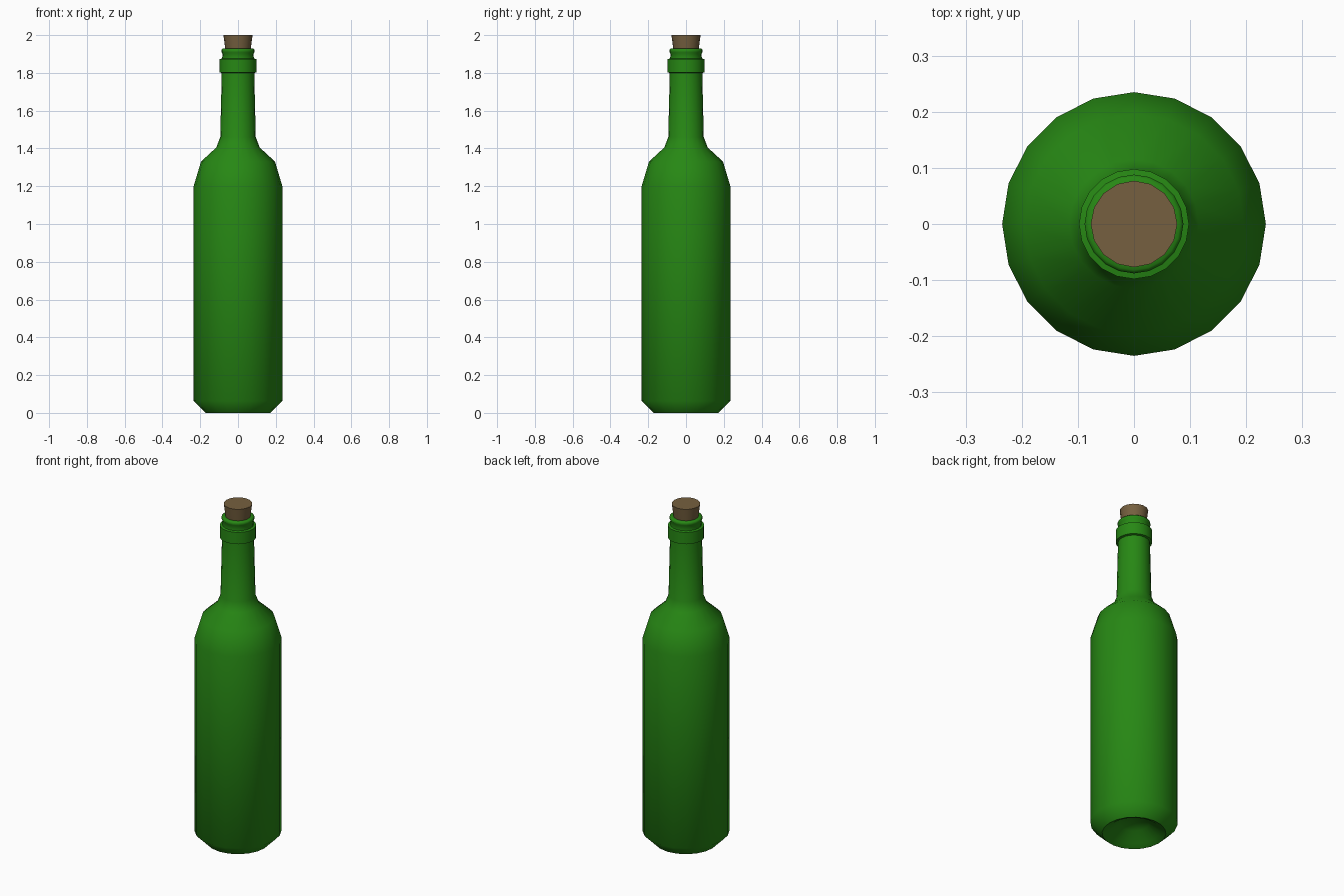
import bpy, bmesh, math

if "Cube" in bpy.data.objects:
    bpy.data.objects.remove(bpy.data.objects["Cube"])


def material(name, rgb):
    m = bpy.data.materials.new(name)
    m.diffuse_color = (*rgb, 1)
    m.use_nodes = True
    m.node_tree.nodes["Principled BSDF"].inputs["Base Color"].default_value = m.diffuse_color
    return m


def lathe(name, profile, sides, mat, angle):
    """Revolve (radius, height) points around z; zero radius closes to a pole."""
    bm = bmesh.new()
    rings = []
    for r, z in profile:
        if r == 0:
            rings.append([bm.verts.new((0, 0, z))] * sides)
        else:
            rings.append([bm.verts.new((r * math.cos(math.tau * i / sides),
                                        r * math.sin(math.tau * i / sides), z))
                          for i in range(sides)])
    for a, b in zip(rings, rings[1:]):
        for i in range(sides):
            j = (i + 1) % sides
            quad = list(dict.fromkeys((a[i], a[j], b[j], b[i])))
            bm.faces.new(quad)
    bmesh.ops.recalc_face_normals(bm, faces=bm.faces)
    mesh = bpy.data.meshes.new(name)
    bm.to_mesh(mesh)
    bm.free()
    mesh.materials.append(mat)
    ob = bpy.data.objects.new(name, mesh)
    bpy.context.collection.objects.link(ob)
    bpy.ops.object.select_all(action='DESELECT')
    ob.select_set(True)
    bpy.context.view_layer.objects.active = ob
    bpy.ops.object.shade_smooth_by_angle(angle=math.radians(angle))
    return ob


green = material("green_glass", (0.02, 0.245, 0.007))
brown = material("cork_brown", (0.18, 0.117, 0.05))

# Glass body: punt, base chamfer, wall, shoulder, neck, collar, lip, mouth
lathe("bottle", [
    (0, 0.08), (0.08, 0.06), (0.14, 0.015), (0.172, 0.0), (0.235, 0.063),
    (0.235, 1.20), (0.196, 1.33), (0.115, 1.405), (0.094, 1.46),
    (0.086, 1.80), (0.098, 1.803), (0.098, 1.873), (0.084, 1.876),
    (0.082, 1.902), (0.088, 1.91), (0.088, 1.922), (0.082, 1.928),
    (0.068, 1.928), (0.062, 1.86), (0, 1.86)], 20, green, 50)

# Tapered cork stopper
lathe("cork", [(0, 1.87), (0.06, 1.87), (0.077, 2.0), (0, 2.0)], 16, brown, 40)
